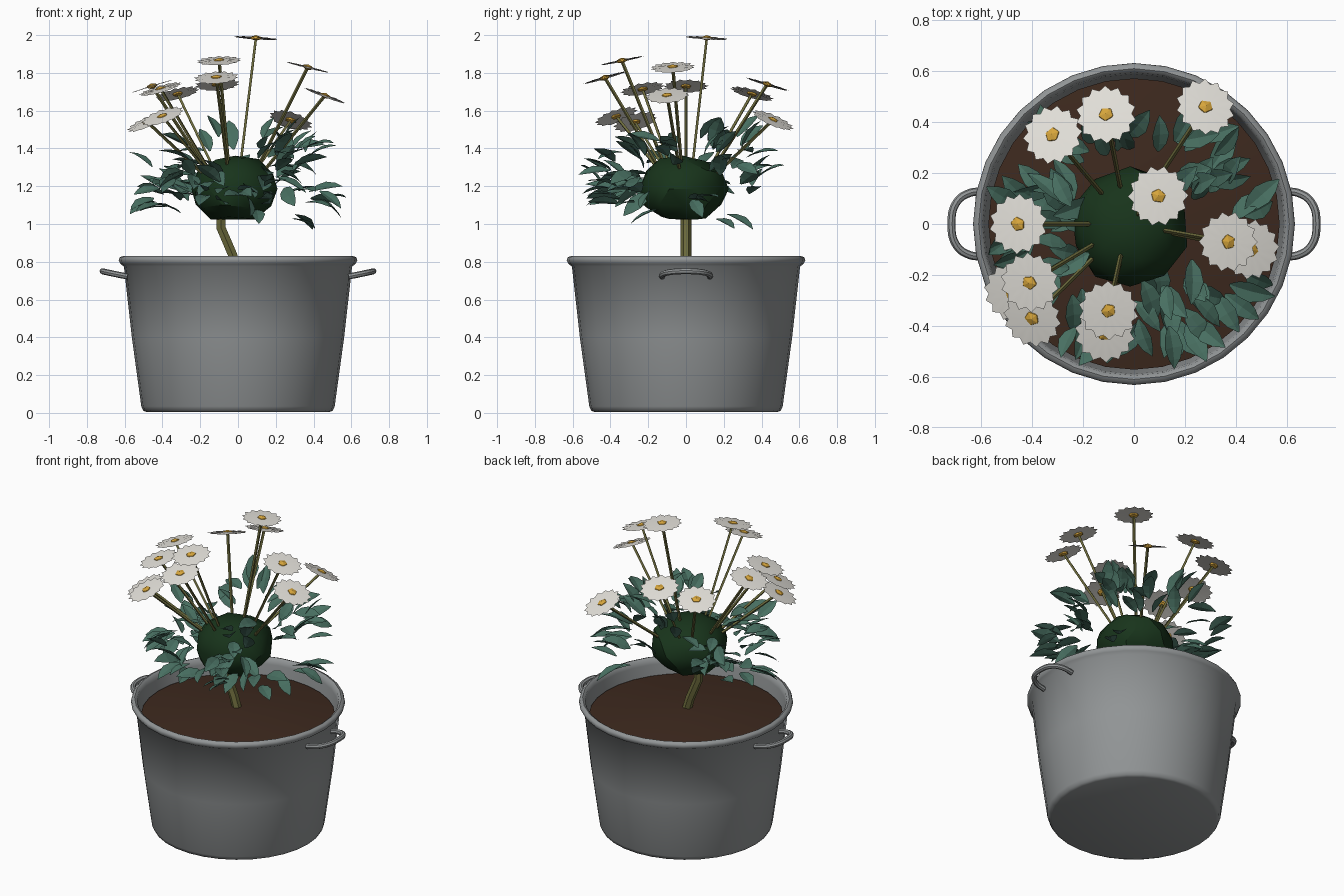
import bpy
import bmesh
import math
import random
from mathutils import Vector, Matrix

random.seed(11)
if "Cube" in bpy.data.objects:
    bpy.data.objects.remove(bpy.data.objects["Cube"], do_unlink=True)


def material(name, rgb, rough=0.7):
    mat = bpy.data.materials.new(name)
    mat.use_nodes = True
    mat.diffuse_color = (*rgb, 1)
    shader = mat.node_tree.nodes["Principled BSDF"]
    shader.inputs["Base Color"].default_value = (*rgb, 1)
    shader.inputs["Roughness"].default_value = rough
    return mat


metal = material("zinc grey", (0.285, 0.3, 0.305))
earth = material("soil brown", (0.047, 0.022, 0.013))
olive = material("stem olive", (0.15, 0.145, 0.045))
dark_green = material("bush green", (0.009, 0.034, 0.011))
leaf_green = material("leaf green", (0.065, 0.16, 0.12))
white = material("petal white", (0.77, 0.75, 0.7))
yellow = material("flower yellow", (0.68, 0.38, 0.045))


def finish(name, bm, mat, smooth_angle=None):
    """Turn a bmesh into a named, coloured object."""
    mesh = bpy.data.meshes.new(name)
    bm.to_mesh(mesh)
    bm.free()
    mesh.materials.append(mat)
    obj = bpy.data.objects.new(name, mesh)
    bpy.context.collection.objects.link(obj)
    if smooth_angle:
        shade(obj, smooth_angle)


def shade(obj, angle):
    bpy.ops.object.select_all(action="DESELECT")
    obj.select_set(True)
    bpy.context.view_layer.objects.active = obj
    bpy.ops.object.shade_smooth_by_angle(angle=math.radians(angle))


def lathe(name, profile, sides, mat):
    """Spin a (radius, height) profile round the z axis."""
    bm = bmesh.new()
    rings = []
    for radius, z in profile:
        rings.append([bm.verts.new((radius * math.cos(a), radius * math.sin(a), z))
                      for a in (math.tau * i / sides for i in range(sides))])
    for low, high in zip(rings, rings[1:]):
        for i in range(sides):
            j = (i + 1) % sides
            bm.faces.new((low[i], low[j], high[j], high[i]))
    bm.faces.new(list(reversed(rings[0])))
    bm.faces.new(rings[-1])
    finish(name, bm, mat, 55)


def tubes(name, paths, radius, mat, resolution=1, smooth_path=False):
    """Round tubes along one or more paths, as a mesh."""
    curve = bpy.data.curves.new(name, "CURVE")
    curve.dimensions = "3D"
    curve.bevel_depth = radius
    curve.bevel_resolution = resolution
    curve.use_fill_caps = True
    curve.resolution_u = 4
    for path in paths:
        spline = curve.splines.new("BEZIER" if smooth_path else "POLY")
        points = spline.bezier_points if smooth_path else spline.points
        points.add(len(path) - 1)
        for point, co in zip(points, path):
            if smooth_path:
                point.co = co
                point.handle_left_type = point.handle_right_type = "AUTO"
            else:
                point.co = (*co, 1)
    curve.materials.append(mat)
    obj = bpy.data.objects.new(name, curve)
    bpy.context.collection.objects.link(obj)
    bpy.ops.object.select_all(action="DESELECT")
    obj.select_set(True)
    bpy.context.view_layer.objects.active = obj
    bpy.ops.object.convert(target="MESH")
    shade(bpy.context.object, 40)


# Bucket with rolled rim, hollow down to the soil
lathe("bucket", [(0.485, 0.005), (0.502, 0.012), (0.512, 0.035), (0.562, 0.4),
                 (0.604, 0.775), (0.622, 0.788), (0.632, 0.807), (0.627, 0.823),
                 (0.61, 0.83), (0.595, 0.82), (0.589, 0.79), (0.572, 0.64)], 32, metal)
lathe("soil", [(0.565, 0.65), (0.572, 0.725), (0.4, 0.75), (0.2, 0.768), (0.05, 0.775)],
      32, earth)

# A bent bail handle on each side
for side, name in ((1, "left_handle"), (-1, "right_handle")):
    half = [(0.585, 0.127, 0.722), (0.645, 0.122, 0.734), (0.697, 0.085, 0.745)]
    path = half + [(0.717, 0, 0.75)] + [(x, -y, z) for x, y, z in reversed(half)]
    tubes(name, [[(side * x, y, z) for x, y, z in path]], 0.016, metal, 2, True)

# Trunk and faceted bush
tubes("trunk", [[(0, 0, 0.74), (-0.03, 0, 0.84), (-0.09, 0, 0.98), (-0.09, 0, 1.1)]],
      0.028, olive)
bush_centre = Vector((-0.015, -0.015, 1.185))
bm = bmesh.new()
bmesh.ops.create_icosphere(bm, subdivisions=2, radius=1)
for v in bm.verts:
    v.co *= random.uniform(0.95, 1.05)
    v.co.z = max(v.co.z, -0.9)
    v.co = bush_centre + v.co * Vector((0.235, 0.238, 0.18))
finish("bush", bm, dark_green, 28)

# Flower heads on straight stems, leaning outwards
flowers = [(-0.32, 0.35, 1.69), (-0.11, 0.43, 1.74), (0.28, 0.46, 1.55), (0.095, 0.11, 1.985),
           (-0.455, 0, 1.73), (0.37, -0.07, 1.83), (0.46, -0.1, 1.68), (-0.41, -0.23, 1.715),
           (-0.48, -0.27, 1.54), (-0.4, -0.37, 1.57), (-0.1, -0.34, 1.865), (-0.115, -0.43, 1.775)]
petals, centres, stems = bmesh.new(), bmesh.new(), []
PETALS = 14
for spot in flowers:
    top = Vector(spot)
    root = Vector((top.x * 0.2 - 0.02, top.y * 0.2, 1.2))
    stems.append([root, top])
    normal = (top - root).normalized() + Vector((0, 0, 0.9))
    frame = (Matrix.Translation(top) @ normal.to_track_quat("Z", "Y").to_matrix().to_4x4()
             @ Matrix.Rotation(random.uniform(0, 1), 4, "Z"))
    hub = petals.verts.new(frame @ Vector((0, 0, 0.004)))
    rim = []
    for i in range(PETALS * 2):
        tip = i % 2 == 0
        angle = math.pi * i / PETALS
        radius = 0.119 if tip else 0.101
        rim.append(petals.verts.new(frame @ Vector(
            (radius * math.cos(angle), radius * math.sin(angle), 0 if tip else -0.002))))
    for i, vert in enumerate(rim):
        petals.faces.new((hub, vert, rim[(i + 1) % len(rim)]))
    bmesh.ops.create_icosphere(centres, subdivisions=1, radius=0.033,
                               matrix=frame @ Matrix.Diagonal((1, 0.9, 0.45, 1)))
finish("flower_petals", petals, white, 30)
finish("flower_centres", centres, yellow)
tubes("flower_stems", stems, 0.009, olive, 0)


def add_leaf(bm, place, along, up, length):
    """A pointed leaf folded along its midrib."""
    along = along.normalized()
    across = along.cross(up).normalized()
    up = across.cross(along)
    rows = []
    for t, width in ((0, 0.03), (0.22, 0.18), (0.5, 0.235), (0.78, 0.15), (1, 0.01)):
        mid = place + along * (t - 0.5) * length - up * length * 0.25 * (t - 0.5) ** 2
        edge = across * width * length
        lift = up * width * length * 0.25
        rows.append([bm.verts.new(p) for p in (mid - edge + lift, mid, mid + edge + lift)])
    for a, b in zip(rows, rows[1:]):
        for k in (0, 1):
            bm.faces.new((a[k], a[k + 1], b[k + 1], b[k]))


# Leaf clusters: x, y, z and number of leaves
clusters = [(-0.47, 0.14, 1.28, 4), (-0.42, 0.08, 1.15, 4), (-0.3, 0.17, 1.25, 5),
            (-0.27, 0, 1.22, 5), (-0.48, -0.1, 1.15, 4), (-0.3, -0.12, 1.38, 4),
            (-0.22, -0.4, 1.17, 5), (-0.2, -0.45, 1.3, 3), (-0.38, -0.3, 1.2, 5),
            (-0.05, -0.43, 1.18, 4), (0.1, -0.38, 1.16, 6), (0.18, -0.3, 1.4, 6),
            (0.22, -0.44, 1.3, 6), (0.3, -0.34, 1.18, 4), (0.42, -0.27, 1.12, 3),
            (0.22, 0.18, 1.47, 6), (0.35, 0.2, 1.38, 6), (0.3, 0.3, 1.25, 4),
            (0.45, 0.07, 1.1, 3), (0.06, 0.4, 1.35, 2), (0.4, 0.25, 1.05, 2),
            (-0.1, 0.36, 1.47, 4), (-0.3, 0.33, 1.33, 4), (0.28, 0.42, 1.35, 2),
            (0.4, -0.08, 1.38, 4), (0.08, -0.24, 1.12, 3)]
leaves = bmesh.new()
for x, y, z, count in clusters:
    for n in range(count):
        jitter = Vector([random.uniform(-1, 1) for axis in range(3)])
        place = Vector((x, y, z)) + jitter * 0.075
        outward = Vector((x, y, 0)).normalized()
        rise = Vector((0, 0, (z - 1.2) * 3.5 + random.uniform(-0.6, 0.5)))
        sway = Vector((-outward.y, outward.x, 0)) * random.uniform(-0.7, 0.7)
        up = Vector((random.uniform(-0.7, 0.7), random.uniform(-0.7, 0.7), 1)) - outward * 0.2
        add_leaf(leaves, place, outward + rise + sway, up, random.uniform(0.15, 0.19))
finish("leaves", leaves, leaf_green)
